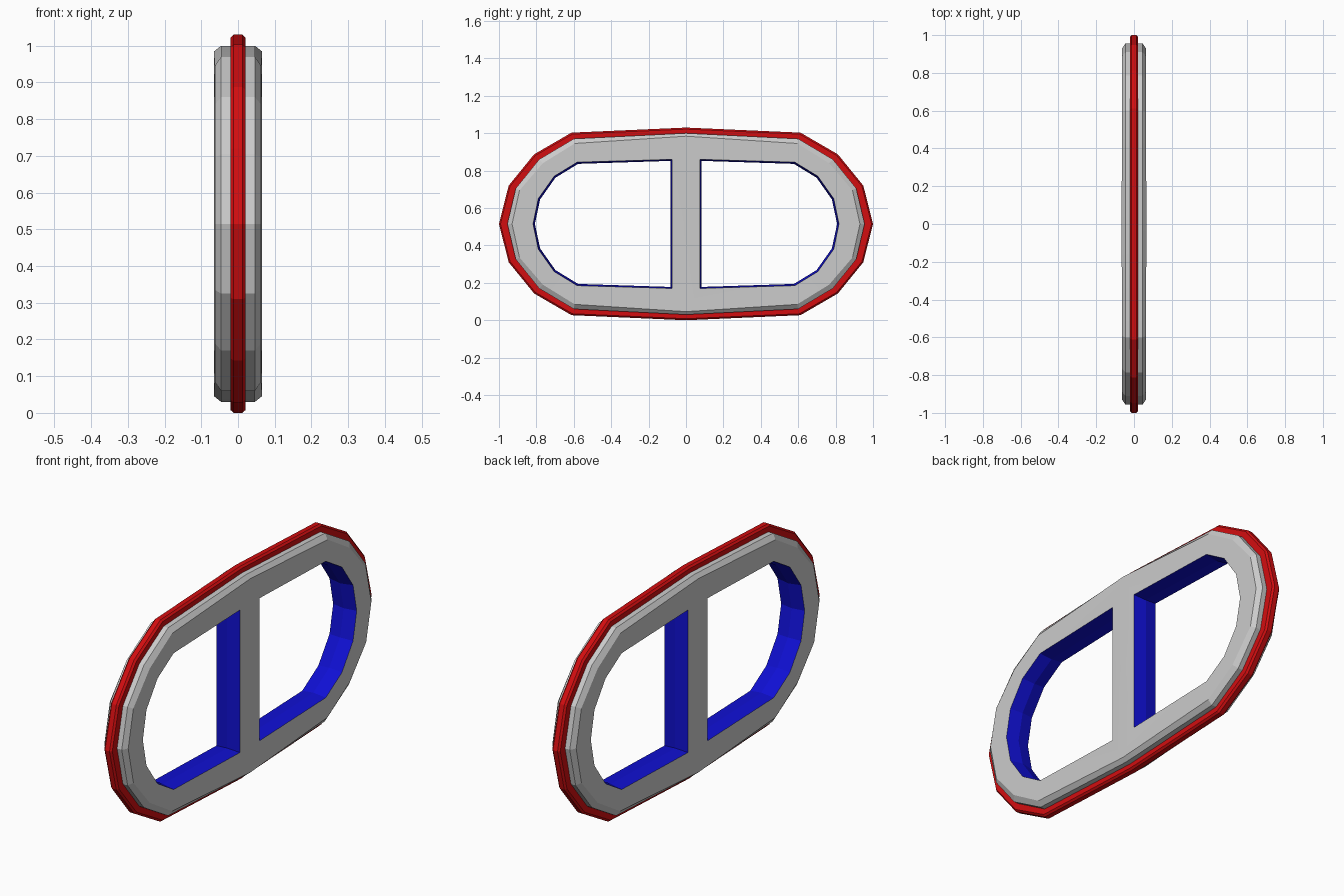
import bpy

if "Cube" in bpy.data.objects:
    bpy.data.objects.remove(bpy.data.objects["Cube"], do_unlink=True)

CENTRE_Z = 0.515


def material(name, colour):
    m = bpy.data.materials.new(name)
    m.diffuse_color = colour
    m.use_nodes = True
    m.node_tree.nodes["Principled BSDF"].inputs["Base Color"].default_value = colour
    return m


grey = material("light grey", (0.6, 0.6, 0.6, 1))
red = material("red", (0.65, 0.004, 0.005, 1))
blue = material("blue", (0.005, 0.005, 0.65, 1))


def loop(x, points, ridge=None):
    """Quarter outline at depth x; ridge is the depth on the centre line."""
    return [(ridge if ridge and y == 0 else x, y, z) for y, z in points]


def skin(name, loops, mats, strip_mats):
    """Bridge quarter outlines with quads, then mirror them to all sides."""
    n = len(loops[0])
    verts = [v for l in loops for v in l]
    faces, slots = [], []
    for k, slot in enumerate(strip_mats):
        for i in range(n - 1):
            a, b = k * n + i, (k + 1) * n + i
            quad = [a, a + 1, b + 1, b]
            if len({verts[q] for q in quad}) == 4:
                faces.append(quad)
                slots.append(slot)
    mesh = bpy.data.meshes.new(name)
    mesh.from_pydata(verts, [], faces)
    for m in mats:
        mesh.materials.append(m)
    for poly, slot in zip(mesh.polygons, slots):
        poly.material_index = slot
    obj = bpy.data.objects.new(name, mesh)
    bpy.context.collection.objects.link(obj)
    obj.location.z = CENTRE_Z
    mirror = obj.modifiers.new("Mirror", 'MIRROR')
    mirror.use_axis = (True, True, True)
    mirror.merge_threshold = 0.0005
    bpy.ops.object.select_all(action='DESELECT')
    bpy.context.view_layer.objects.active = obj
    obj.select_set(True)
    bpy.ops.object.modifier_apply(modifier="Mirror")
    # Weld and orient the closed shell
    bpy.ops.object.mode_set(mode='EDIT')
    bpy.ops.mesh.select_all(action='SELECT')
    bpy.ops.mesh.remove_doubles(threshold=0.0005)
    bpy.ops.mesh.normals_make_consistent(inside=False)
    bpy.ops.object.mode_set(mode='OBJECT')
    bpy.ops.object.shade_smooth_by_angle(angle=0.14)
    return obj


# Quarter outlines as (y, z) from the centre line round to the end
band = [(0, 0.515), (0.612, 0.488), (0.812, 0.372), (0.948, 0.205), (1, 0)]
rim = [(0, 0.485), (0.6, 0.455), (0.785, 0.345), (0.91, 0.19), (0.955, 0)]
face = [(0, 0.469), (0.595, 0.43), (0.765, 0.325), (0.89, 0.18), (0.93, 0)]
hole = [(0.075, 0.345), (0.582, 0.33), (0.705, 0.255), (0.79, 0.135), (0.818, 0)]
waist = [(0.083, 0.337), (0.577, 0.321), (0.698, 0.247), (0.78, 0.131), (0.808, 0)]

# Frame with centre bar: outer rim, chamfer, flat face and blue hole walls
bar = [(0, 0)]
skin("frame", [
    loop(0, rim[:1] + rim),
    loop(0.046, rim[:1] + rim),
    loop(0.063, face[:1] + face, 0.066),
], [grey], [0, 0])
skin("face_and_holes", [
    loop(0.063, bar + face, 0.066),
    loop(0.063, [(0.075, 0)] + hole),
    loop(0, [(0.083, 0)] + waist),
], [grey, blue], [0, 1])

# Raised red band round the outside
shoulder = [(y * 0.992, z * 0.984) for y, z in band]
skin("outer_band", [
    loop(0.021, rim),
    loop(0.021, shoulder),
    loop(0.012, band),
    loop(0, band),
], [red], [0, 0, 0])
